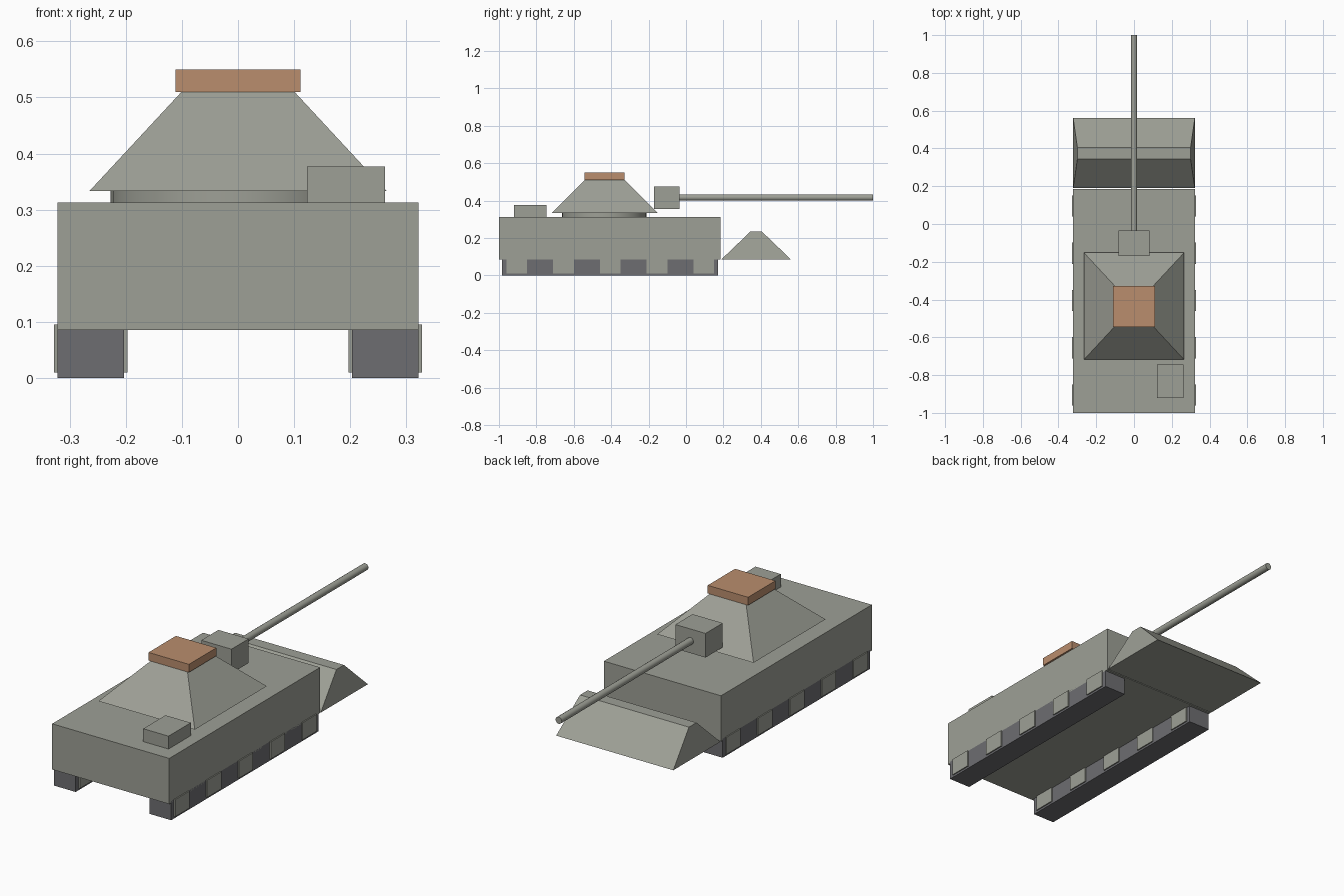
import bpy
import bmesh
from math import radians
from mathutils import Matrix

cube = bpy.data.objects.get("Cube")
if cube:
    bpy.data.objects.remove(cube, do_unlink=True)


def material(name, rgb):
    m = bpy.data.materials.new(name)
    m.use_nodes = True
    m.diffuse_color = (*rgb, 1)
    m.node_tree.nodes["Principled BSDF"].inputs["Base Color"].default_value = (*rgb, 1)
    return m


armour = material("armour grey", (0.34, 0.35, 0.305))
rubber = material("track grey", (0.155, 0.155, 0.165))
copper = material("hatch tan", (0.49, 0.27, 0.155))


def add_object(name, bm, mat):
    mesh = bpy.data.meshes.new(name)
    bm.to_mesh(mesh)
    bm.free()
    mesh.materials.append(mat)
    obj = bpy.data.objects.new(name, mesh)
    bpy.context.collection.objects.link(obj)
    return obj


def block(name, x, y, z, mat, top=(1, 1)):
    """Box over the given ranges; top scales the upper face for a frustum."""
    bm = bmesh.new()
    bmesh.ops.create_cube(bm, size=1)
    for v in bm.verts:
        sx, sy = top if v.co.z > 0 else (1, 1)
        v.co.x = sum(x) / 2 + v.co.x * (x[1] - x[0]) * sx
        v.co.y = sum(y) / 2 + v.co.y * (y[1] - y[0]) * sy
        v.co.z = sum(z) / 2 + v.co.z * (z[1] - z[0])
    return add_object(name, bm, mat)


def cylinder(name, radius, depth, centre, mat, tilt=0, sides=32):
    bm = bmesh.new()
    bmesh.ops.create_cone(
        bm, cap_ends=True, segments=sides, radius1=radius, radius2=radius, depth=depth,
        matrix=Matrix.Translation(centre) @ Matrix.Rotation(radians(tilt), 4, "X"))
    for f in bm.faces:
        f.smooth = len(f.verts) == 4
    for e in bm.edges:
        e.smooth = all(f.smooth for f in e.link_faces)
    return add_object(name, bm, mat)


# Hull and the sloped block in front of it
block("hull", (-0.322, 0.322), (-1, 0.185), (0.086, 0.313), armour)
block("front_wedge", (-0.322, 0.322), (0.19, 0.56), (0.086, 0.235), armour, (0.93, 0.16))
block("rear_stowage_box", (0.123, 0.262), (-0.92, -0.745), (0.313, 0.377), armour)

# Turret, hatch and gun
cylinder("turret_ring", 0.227, 0.024, (0, -0.437, 0.323), armour)
block("turret", (-0.265, 0.265), (-0.718, -0.152), (0.333, 0.51), armour, (0.38, 0.375))
block("hatch", (-0.111, 0.111), (-0.544, -0.329), (0.51, 0.55), copper)
block("gun_mantlet", (-0.083, 0.083), (-0.17, -0.035), (0.355, 0.475), armour)
cylinder("gun_barrel", 0.017, 1.05, (0, 0.475, 0.416), armour, 90, 16)

# Tracks with square wheel blocks showing through both sides
for side, s in (("left", 1), ("right", -1)):
    block(f"{side}_track", sorted((s * 0.203, s * 0.322)), (-0.985, 0.172), (0, 0.095), rubber)
    for i in range(5):
        y = -0.905 + 0.25 * i
        block(f"{side}_wheel_{i + 1}", sorted((s * 0.197, s * 0.328)),
              (y - 0.056, y + 0.056), (0.01, 0.095), armour)
